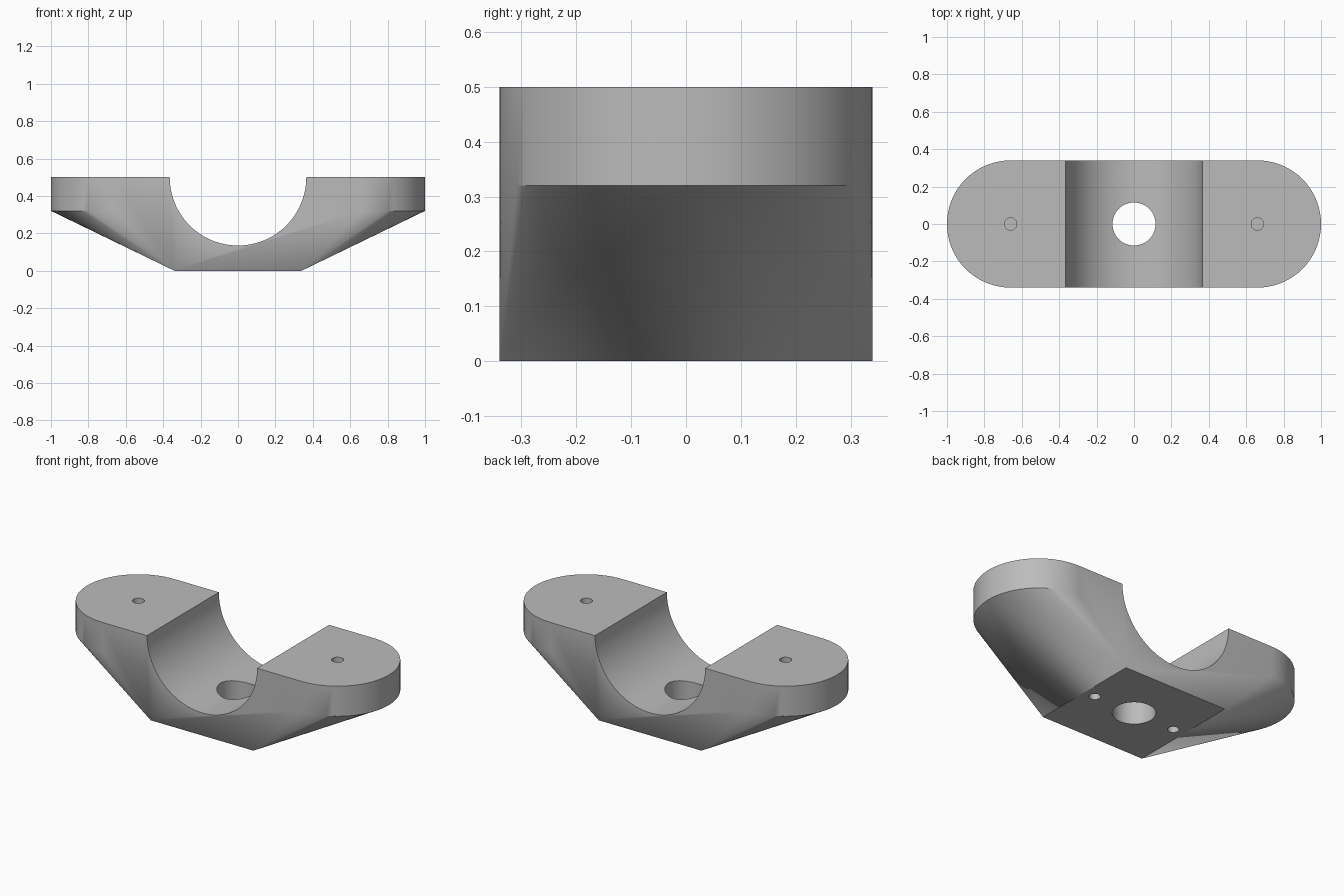
import bpy, bmesh, math

cube = bpy.data.objects.get("Cube")
if cube:
    bpy.data.objects.remove(cube, do_unlink=True)

HALF = 0.34        # half depth, also the radius of the rounded ends
EAR_X = 0.66       # centre of each rounded end
TOP, EAR_Z = 0.5, 0.32

grey = bpy.data.materials.new("plain grey")
grey.use_nodes = True
colour = (0.5, 0.5, 0.5, 1)
grey.diffuse_color = colour
grey.node_tree.nodes["Principled BSDF"].inputs["Base Color"].default_value = colour


def make_object(name, bm):
    mesh = bpy.data.meshes.new(name)
    bm.to_mesh(mesh)
    bm.free()
    mesh.materials.append(grey)
    obj = bpy.data.objects.new(name, mesh)
    bpy.context.collection.objects.link(obj)
    return obj


# Bracket body: rounded slab tapering to a square foot
bm = bmesh.new()
steps = 36
for side in (-1, 1):
    for i in range(steps + 1):
        a = math.pi * (i / steps - 0.5)
        for z in (EAR_Z, TOP):
            bm.verts.new((side * (EAR_X + HALF * math.cos(a)), HALF * math.sin(a), z))
    for y in (-HALF, HALF):
        bm.verts.new((side * HALF, y, 0))
bmesh.ops.convex_hull(bm, input=bm.verts)
bmesh.ops.dissolve_limit(bm, angle_limit=0.002, verts=bm.verts, edges=bm.edges)
bmesh.ops.recalc_face_normals(bm, faces=bm.faces)
body = make_object("clamp_bracket", bm)


# Drilled and bored openings
def drill(name, centre, radius, depth, segments=32, along_y=False):
    bm = bmesh.new()
    bmesh.ops.create_cone(bm, cap_ends=True, segments=segments,
                          radius1=radius, radius2=radius, depth=depth)
    cutter = make_object(name, bm)
    cutter.location = centre
    if along_y:
        cutter.rotation_euler.x = math.pi / 2
    cutter.hide_render = True
    cutter.hide_set(True)
    cut = body.modifiers.new(name, "BOOLEAN")
    cut.operation = "DIFFERENCE"
    cut.solver = "EXACT"
    cut.object = cutter
    return cutter


cutters = [drill("pipe_cradle_cutter", (0, 0, TOP), 0.365, 1, 96, True),
           drill("centre_hole_cutter", (0, 0, 0.1), 0.115, 0.5, 48)]
for side, label in ((1, "left"), (-1, "right")):
    cutters.append(drill(label + "_screw_hole_cutter", (side * EAR_X, 0, TOP), 0.033, 0.36))
    cutters.append(drill(label + "_foot_hole_cutter", (side * 0.27, 0, 0), 0.03, 0.26))

# Bake the cuts, remove the cutters and smooth the curved walls
bpy.context.view_layer.objects.active = body
body.select_set(True)
for cut in list(body.modifiers):
    bpy.ops.object.modifier_apply(modifier=cut.name)
for cutter in cutters:
    bpy.data.objects.remove(cutter, do_unlink=True)
body.select_set(True)
bpy.ops.object.shade_smooth_by_angle(angle=math.radians(25))
